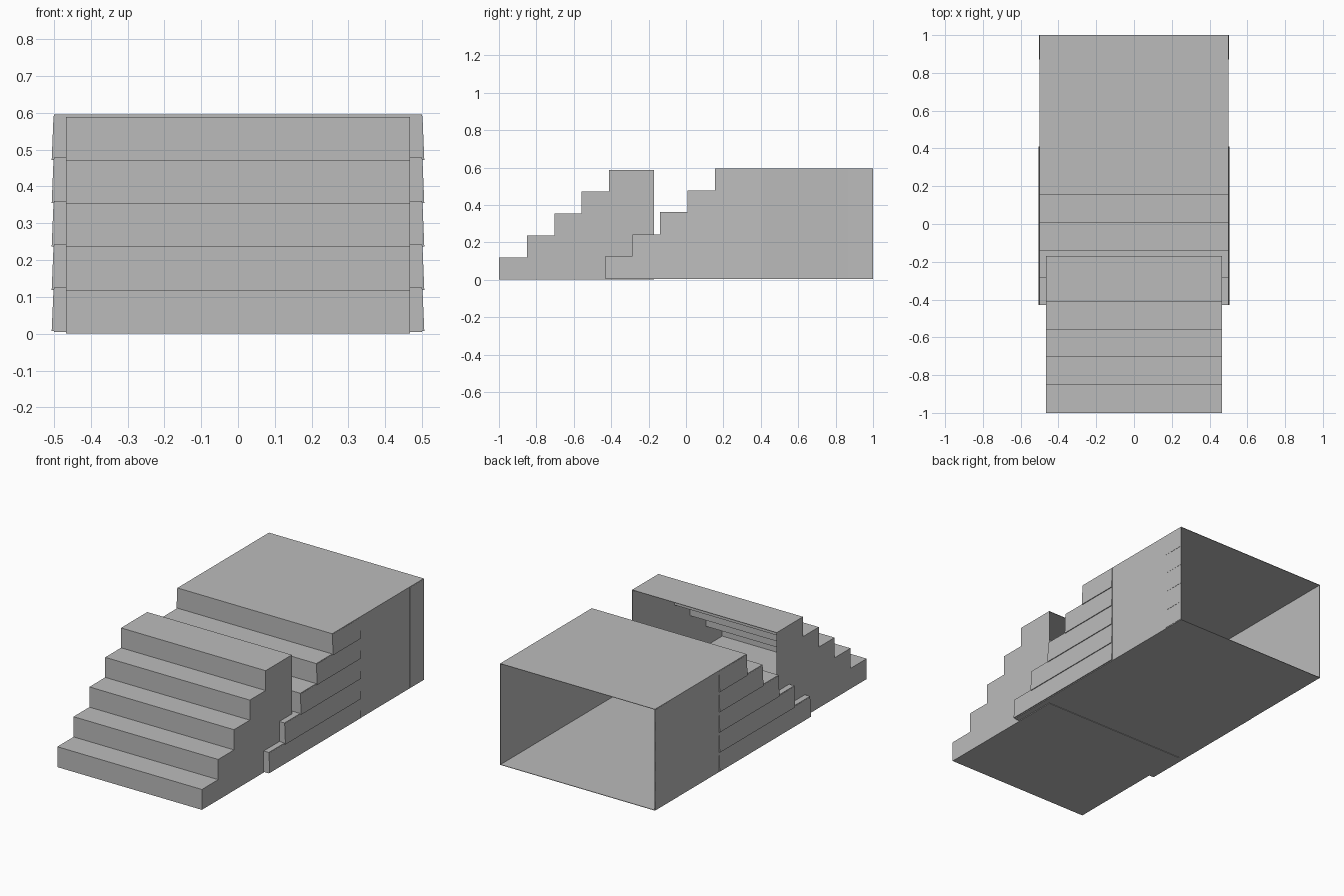
import bpy
import bmesh

old = bpy.data.objects.get("Cube")
if old:
    bpy.data.objects.remove(old, do_unlink=True)

grey = bpy.data.materials.new("plain grey")
grey.use_nodes = True
grey.diffuse_color = (0.5, 0.5, 0.5, 1)
bsdf = next(n for n in grey.node_tree.nodes if n.type == 'BSDF_PRINCIPLED')
bsdf.inputs["Base Color"].default_value = (0.5, 0.5, 0.5, 1)


def finish(bm, name):
    bmesh.ops.recalc_face_normals(bm, faces=bm.faces)
    mesh = bpy.data.meshes.new(name)
    bm.to_mesh(mesh)
    bm.free()
    mesh.materials.append(grey)
    obj = bpy.data.objects.new(name, mesh)
    bpy.context.collection.objects.link(obj)
    return obj


def prism(bm, left, right, open_edge=None):
    """Join two matching outlines; open_edge leaves one side of the box open."""
    a = [bm.verts.new(p) for p in left]
    b = [bm.verts.new(p) for p in right]
    bm.faces.new(a)
    bm.faces.new(b[::-1])
    n = len(a)
    for i in range(n):
        if i != open_edge:
            j = (i + 1) % n
            bm.faces.new((a[i], b[i], b[j], a[j]))


def stair_shell(name, half_width, risers, tops, back, floor):
    """Hollow stepped box, open at the back."""
    outline = [(risers[0], floor)]
    for i, (y, z) in enumerate(zip(risers, tops)):
        if i:
            outline.append((y, tops[i - 1]))
        outline.append((y, z))
    outline += [(back, tops[-1]), (back, floor)]
    bm = bmesh.new()
    prism(bm, [(-half_width, y, z) for y, z in outline],
          [(half_width, y, z) for y, z in outline],
          open_edge=len(outline) - 2)
    # make sure the shell faces outwards before it gets its thickness
    bmesh.ops.recalc_face_normals(bm, faces=bm.faces)
    obj = finish(bm, name)
    wall = obj.modifiers.new("wall", 'SOLIDIFY')
    wall.thickness = 0.004
    wall.offset = -1
    return obj


# Front staircase and the wider housing it slides into
stair_shell("front_stairs", 0.467, [-1, -0.85, -0.704, -0.558, -0.412],
            [0.119, 0.237, 0.355, 0.472, 0.588], -0.17, 0)
outer_risers = [-0.43, -0.285, -0.14, 0.008, 0.155]
outer_tops = [0.126, 0.243, 0.361, 0.478, 0.596]
stair_shell("rear_housing", 0.5, outer_risers, outer_tops, 1, 0.004)

# Overlapping side boards, flared slightly at their lower edges
ledges = [0.008, 0.119, 0.237, 0.355, 0.472]
for side, label in ((1, "left"), (-1, "right")):
    bm = bmesh.new()
    for y, low, top in zip(outer_risers, ledges, outer_tops):
        for start, end, flare in ((y, 0.41, 0.006), (0.87, 1, 0.002)):
            section = [(0.498, low), (0.5 + flare, low), (0.501, top - 0.004), (0.498, top - 0.004)]
            prism(bm, [(side * x, start, z) for x, z in section],
                  [(side * x, end, z) for x, z in section])
    finish(bm, label + "_side_boards")
